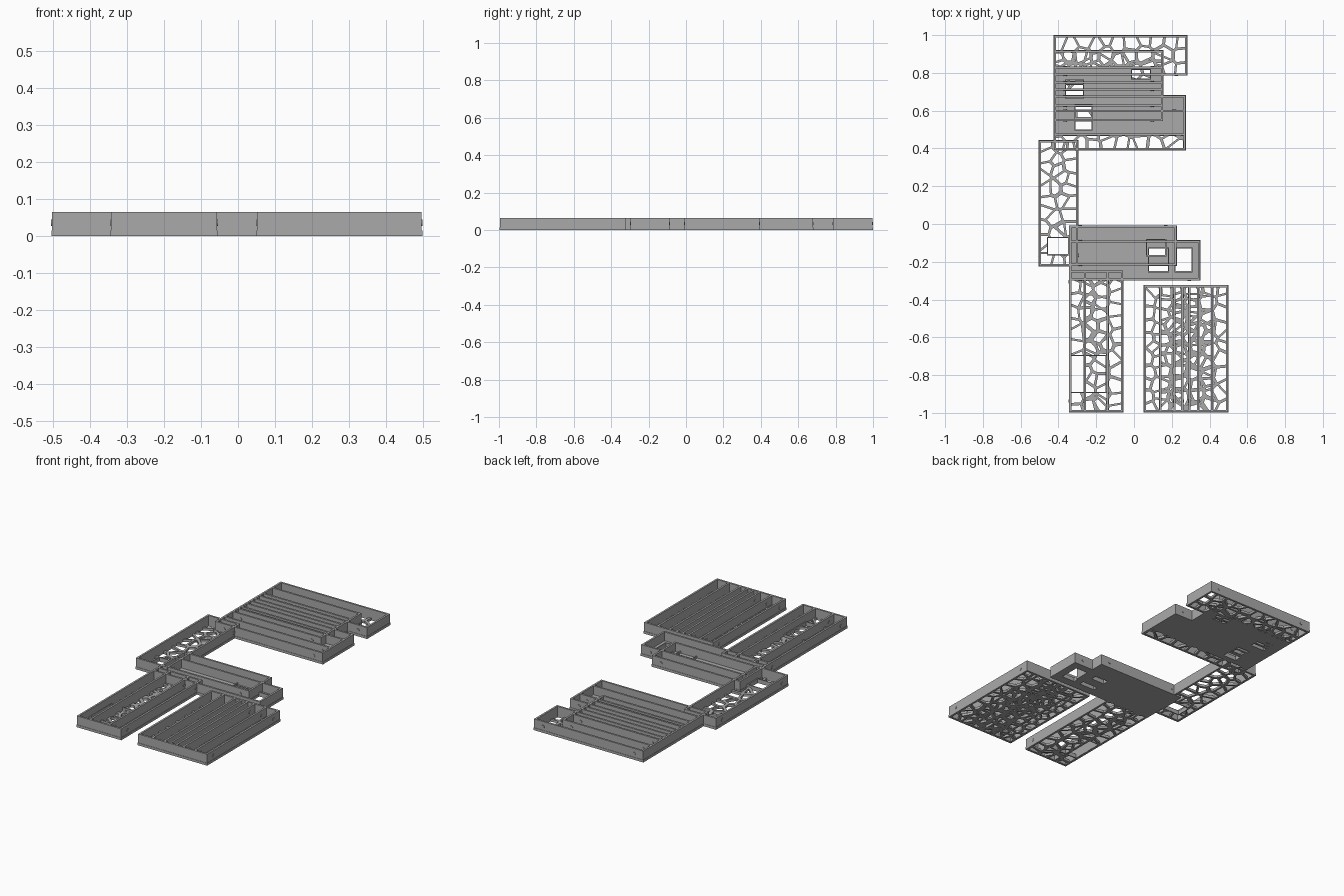
import bpy, bmesh, math, random
from mathutils import Vector

cube = bpy.data.objects.get("Cube")
if cube:
    bpy.data.objects.remove(cube, do_unlink=True)

random.seed(7)
HEIGHT, FLOOR, WALL, LIP = 0.065, 0.014, 0.011, 0.002
CELL, RIB = 0.062, 0.0055

grey = bpy.data.materials.new("plain grey")
grey.use_nodes = True
grey.diffuse_color = (0.4, 0.4, 0.4, 1)
grey.node_tree.nodes["Principled BSDF"].inputs["Base Color"].default_value = grey.diffuse_color


def finish(name, bm):
    mesh = bpy.data.meshes.new(name)
    bm.to_mesh(mesh)
    bm.free()
    mesh.materials.append(grey)
    obj = bpy.data.objects.new(name, mesh)
    bpy.context.collection.objects.link(obj)
    return obj


def add_box(bm, x0, x1, y0, y1, z0, z1):
    verts = bmesh.ops.create_cube(bm, size=1)["verts"]
    bmesh.ops.scale(bm, vec=(x1 - x0, y1 - y0, z1 - z0), verts=verts)
    bmesh.ops.translate(bm, vec=((x0 + x1) / 2, (y0 + y1) / 2, (z0 + z1) / 2), verts=verts)


def add_frame(bm, x0, x1, y0, y1, z0, z1, t):
    add_box(bm, x0, x1, y0, y0 + t, z0, z1)
    add_box(bm, x0, x1, y1 - t, y1, z0, z1)
    add_box(bm, x0, x0 + t, y0 + t, y1 - t, z0, z1)
    add_box(bm, x1 - t, x1, y0 + t, y1 - t, z0, z1)


def clip(poly, point, normal):
    """Keep the part of a convex polygon behind a line."""
    out = []
    for a, b in zip(poly, poly[1:] + poly[:1]):
        da, db = (a - point).dot(normal), (b - point).dot(normal)
        if da <= 0:
            out.append(a)
        if da * db < 0:
            out.append(a.lerp(b, da / (da - db)))
    return out


def honeycomb(bm, x0, x1, y0, y1):
    """Irregular cells, each one a flat ring around an opening."""
    nx, ny = round((x1 - x0) / CELL), round((y1 - y0) / CELL)
    sx, sy = (x1 - x0) / nx, (y1 - y0) / ny
    seeds = [Vector((x0 + (i + 0.5 + random.uniform(-.42, .42)) * sx,
                     y0 + (j + 0.5 + random.uniform(-.42, .42)) * sy))
             for i in range(nx) for j in range(ny)]
    for s in seeds:
        poly = [Vector(p) for p in ((x0, y0), (x1, y0), (x1, y1), (x0, y1))]
        for o in seeds:
            if o is not s and (o - s).length < 4 * CELL:
                poly = clip(poly, (s + o) / 2, o - s)
        if len(poly) < 3:
            continue
        mid = sum(poly, Vector((0, 0))) / len(poly)
        radius = min(abs((b - a).normalized().cross(mid - a))
                     for a, b in zip(poly, poly[1:] + poly[:1]) if (b - a).length > 1e-5)
        k = max(0.3, 1 - RIB / radius)
        outer = [bm.verts.new((p.x, p.y, 0)) for p in poly]
        inner = [bm.verts.new((*(mid + (p - mid) * k), 0)) for p in poly]
        for i in range(len(poly)):
            j = (i + 1) % len(poly)
            bm.faces.new((outer[i], outer[j], inner[j], inner[i]))
    bmesh.ops.remove_doubles(bm, verts=bm.verts, dist=1e-5)


def cut_window(bm, x0, x1, y0, y1):
    for co, no in (((x0, 0, 0), (1, 0, 0)), ((x1, 0, 0), (1, 0, 0)),
                   ((0, y0, 0), (0, 1, 0)), ((0, y1, 0), (0, 1, 0))):
        bmesh.ops.bisect_plane(bm, geom=bm.verts[:] + bm.edges[:] + bm.faces[:],
                               plane_co=co, plane_no=no)
    inside = [f for f in bm.faces if x0 < f.calc_center_median().x < x1
              and y0 < f.calc_center_median().y < y1]
    bmesh.ops.delete(bm, geom=inside, context='FACES')


def tray(name, x0, x1, y0, y1, solid=False, windows=()):
    # floor plate, solid or pierced
    bm = bmesh.new()
    if solid:
        bm.faces.new([bm.verts.new(p) for p in
                      ((x0, y0, 0), (x1, y0, 0), (x1, y1, 0), (x0, y1, 0))])
    else:
        honeycomb(bm, x0, x1, y0, y1)
    for w in windows:
        cut_window(bm, *w)
    floor = finish(name + "_floor", bm)
    thick = floor.modifiers.new("thickness", 'SOLIDIFY')
    thick.thickness, thick.offset = FLOOR, 1

    # upright walls and low window rims
    bm = bmesh.new()
    a, b, c, d = x0 + LIP, x1 - LIP, y0 + LIP, y1 - LIP
    add_frame(bm, a, b, c, d, 0.001, HEIGHT, WALL)
    for wx0, wx1, wy0, wy1 in windows:
        add_frame(bm, wx0 - .006, wx1 + .006, wy0 - .006, wy1 + .006, 0.001, 0.025, .006)
    finish(name + "_walls", bm)

    # round fixing studs near the ends of the long walls
    bm = bmesh.new()
    along_x = x1 - x0 > y1 - y0
    for end in (0.06, -0.06):
        for side in (0, 1):
            if along_x:
                pos = ((x0 if end > 0 else x1) + end, (c, d)[side], 0.035)
            else:
                pos = ((a, b)[side], (y0 if end > 0 else y1) + end, 0.035)
            new = bmesh.ops.create_cone(bm, cap_ends=True, segments=12, radius1=.009,
                                        radius2=.009, depth=.005)["verts"]
            turn = Vector((0, 0, 1)).rotation_difference(
                Vector((0, 1, 0) if along_x else (1, 0, 0))).to_matrix()
            bmesh.ops.rotate(bm, verts=new, matrix=turn)
            bmesh.ops.translate(bm, verts=new, vec=pos)
    finish(name + "_studs", bm)


# back stack of overlapping trays
W = 0.215
back = [(1.0, .283, False, ()), (.92, .156, False, ()),
        (.835, .156, True, [(-.36, -.27, .67, .76), (-.01, .085, .77, .815)]),
        (.757, .156, True, [(-.36, -.27, .67, .735), (-.31, -.225, .56, .63)]),
        (.682, .274, True, [(-.31, -.225, .50, .62)]),
        (.605, .274, False, [(-.31, -.225, .50, .56)])]
for i, (top, right, solid, wins) in enumerate(back):
    tray(f"back_tray_{i + 1}", -.425, right, top - W, top, solid, wins)

# side connecting tray
tray("side_tray", -.505, -.295, -.225, .445, False, [(-.455, -.35, -.16, -.075)])

# middle pair
tray("middle_tray_1", -.345, .228, -.222, -.007, True, [(.07, .165, -.165, -.085)])
tray("middle_tray_2", -.345, .352, -.30, -.085, True,
     [(.22, .305, -.25, -.13), (.08, .18, -.25, -.13)])

# front right pair
tray("front_right_tray_1", -.345, -.132, -.997, -.245, False, [(-.33, -.15, -.89, -.70)])
tray("front_right_tray_2", -.268, -.055, -.997, -.245)

# front left stack
for i, x in enumerate((.05, .133, .208, .286)):
    tray(f"front_left_tray_{i + 1}", x, x + .213, -.997, -.322)
